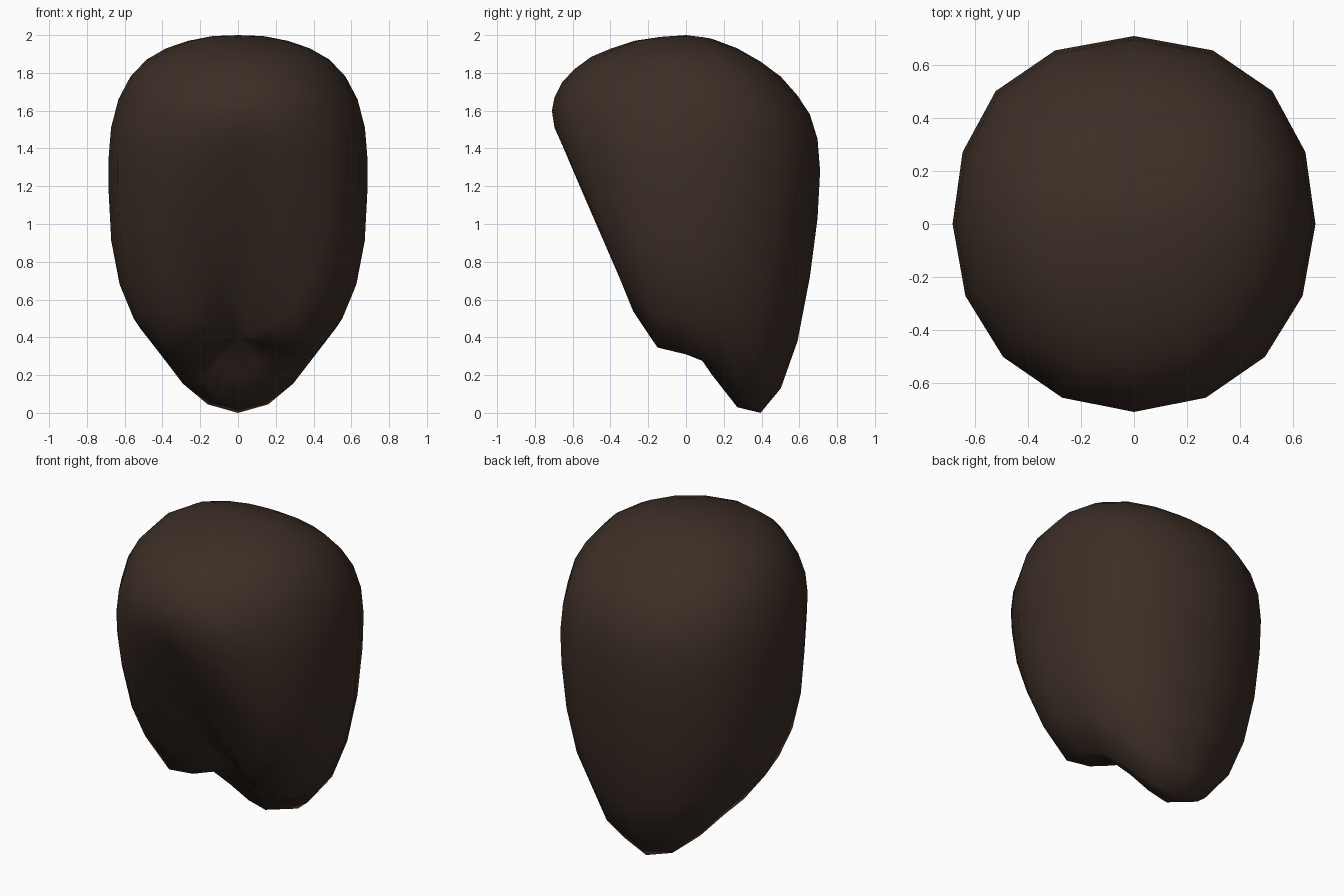
import bpy, bmesh
from math import acos, pi, hypot

if "Cube" in bpy.data.objects:
    bpy.data.objects.remove(bpy.data.objects["Cube"])

R = 0.71
# Heights of the 16 sphere rings from crown to underside, along back, side and front
BACK = [2.0, 1.98, 1.93, 1.86, 1.78, 1.68, 1.58, 1.45, 1.28,
        1.03, 0.72, 0.38, 0.13, 0.0, 0.03, 0.2, 0.40]
SIDE = [2.0, 1.995, 1.97, 1.93, 1.87, 1.78, 1.66, 1.51, 1.35,
        1.18, 0.91, 0.68, 0.50, 0.31, 0.31, 0.35, 0.40]
FRONT = [2.0, 1.99, 1.97, 1.93, 1.885, 1.82, 1.75, 1.67, 1.60,
         1.51, 1.42, 1.29, 1.13, 0.95, 0.76, 0.56, 0.40]
# Extra width of the lower rings
WIDE = [1.0] * 9 + [1.02, 1.06, 1.10, 1.14, 1.06, 1.0, 1.0, 1.0]

# Hair cap: a sphere reshaped ring by ring, with the face side hollowed upward
bm = bmesh.new()
bmesh.ops.create_uvsphere(bm, u_segments=16, v_segments=16, radius=R)
for v in bm.verts:
    x, y, z = v.co
    k = round(acos(max(-1, min(1, z / R))) / pi * 16)
    r = hypot(x, y)
    c = y / r if r > 1e-5 else 0
    w = c * c if c > 0 else abs(c) ** 3
    end = BACK[k] if c > 0 else FRONT[k]
    v.co.z = SIDE[k] + (end - SIDE[k]) * w
    v.co.x = x * (0.965 + (0.3 if y > 0 else 0.08) * y * y) * WIDE[k]
bmesh.ops.recalc_face_normals(bm, faces=bm.faces)
for f in bm.faces:
    f.smooth = True
mesh = bpy.data.meshes.new("hair_cap")
bm.to_mesh(mesh)
bm.free()

mat = bpy.data.materials.new("dark_brown")
mat.diffuse_color = (0.045, 0.027, 0.019, 1)
mat.use_nodes = True
mat.node_tree.nodes["Principled BSDF"].inputs["Base Color"].default_value = mat.diffuse_color
mesh.materials.append(mat)
hair = bpy.data.objects.new("hair_cap", mesh)
bpy.context.collection.objects.link(hair)
